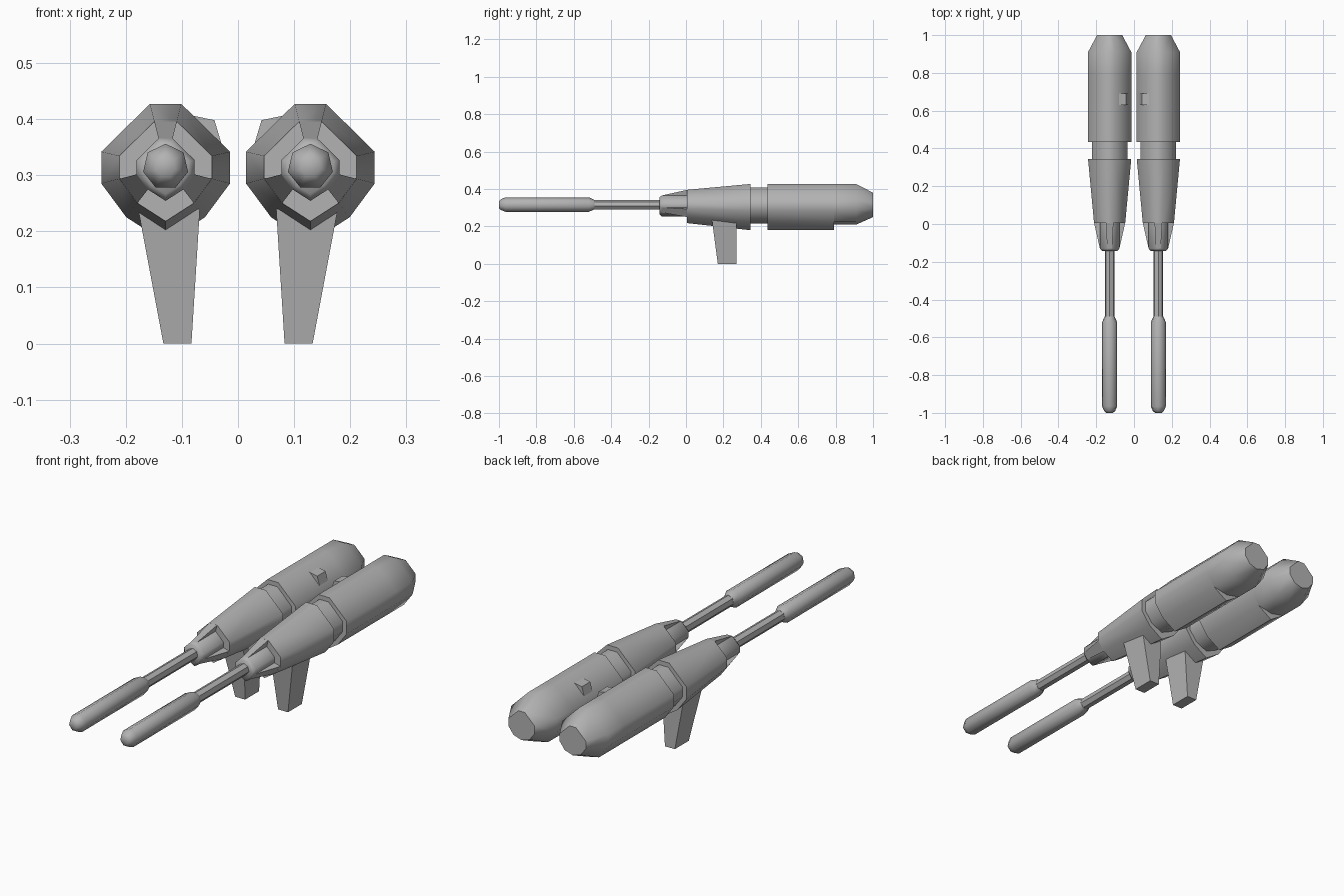
import bpy, bmesh
from math import sin, cos, pi, radians

cube = bpy.data.objects.get("Cube")
if cube:
    bpy.data.objects.remove(cube, do_unlink=True)

AXIS_X, AXIS_Z = 0.129, 0.315

grey = bpy.data.materials.new("plain_grey")
grey.use_nodes = True
grey.diffuse_color = (0.45, 0.45, 0.45, 1)
grey.node_tree.nodes["Principled BSDF"].inputs["Base Color"].default_value = (0.45, 0.45, 0.45, 1)

# Nine-sided casing section: flat top, upright sides, keel point below
half = [(0.028, 0.112), (0.1145, 0.027), (0.1145, -0.03), (0.07, -0.09)]
section = half + [(0, -0.135)] + [(-x, z) for x, z in reversed(half)]
KEEL = 4


def finish(name, bm, smooth=True):
    """Turn a bmesh into an object mirrored to the other side."""
    bmesh.ops.recalc_face_normals(bm, faces=bm.faces)
    mesh = bpy.data.meshes.new(name)
    bm.to_mesh(mesh)
    bm.free()
    mesh.materials.append(grey)
    ob = bpy.data.objects.new(name, mesh)
    bpy.context.collection.objects.link(ob)
    if smooth:
        bpy.ops.object.select_all(action='DESELECT')
        ob.select_set(True)
        bpy.context.view_layer.objects.active = ob
        bpy.ops.object.shade_smooth_by_angle(angle=radians(50))
    ob.modifiers.new("other_side", 'MIRROR').use_mirror_merge = False
    return ob


def ring(y, scale, keel=None):
    """Casing section at depth y, with an optional keel depth."""
    pts = [(AXIS_X + x * scale, y, AXIS_Z + z * scale) for x, z in section]
    if keel is not None:
        pts[KEEL] = (AXIS_X, y, AXIS_Z - keel)
    return pts


def circle(y, radius, sides=7):
    return [(AXIS_X + radius * sin(2 * pi * i / sides), y,
             AXIS_Z + radius * cos(2 * pi * i / sides)) for i in range(sides)]


def loft(name, rings):
    """Skin a row of rings and cap both ends."""
    bm = bmesh.new()
    rows = [[bm.verts.new(p) for p in r] for r in rings]
    n = len(rows[0])
    for a, b in zip(rows, rows[1:]):
        for i in range(n):
            j = (i + 1) % n
            bm.faces.new((a[i], a[j], b[j], b[i]))
    bm.faces.new(rows[0])
    bm.faces.new(rows[-1])
    return finish(name, bm)


def hull(name, points):
    bm = bmesh.new()
    verts = [bm.verts.new(p) for p in points]
    bmesh.ops.convex_hull(bm, input=verts)
    bmesh.ops.dissolve_limit(bm, angle_limit=0.01, verts=bm.verts, edges=bm.edges)
    return finish(name, bm, smooth=False)


# Casings
loft("rear_casing", [ring(0.435, 1), ring(0.79, 1), ring(0.792, 1, 0.105),
                     ring(0.91, 1, 0.105), ring(1.0, 0.58, 0.065)])
loft("casing_neck", [ring(0.33, 0.82, 0.1), ring(0.45, 0.82, 0.1)])
loft("front_casing", [ring(0.005, 0.72), ring(0.345, 1)])

# Nose with three raised wedges
loft("nose_core", [ring(0.02, 0.45), ring(-0.13, 0.45), ring(-0.142, 0.36)])
for name, i, j in (("top", 0, 8), ("left", 2, 3), ("right", 5, 6)):
    rows = (ring(0.006, 0.72), ring(-0.13, 0.45), ring(0.006, 0.3))
    hull("nose_wedge_" + name, [r[k] for r in rows for k in (i, j)])

# Barrel with thicker muzzle sleeve
loft("barrel", [circle(-0.12, 0.026), circle(-0.52, 0.026)])
loft("muzzle_sleeve", [circle(-0.49, 0.027), circle(-0.52, 0.041),
                       circle(-0.965, 0.041), circle(-0.99, 0.03), circle(-1.0, 0.018)])

# Pylon under the front casing
hull("pylon", [(x, y, z) for x0, x1, y0, z in ((0.083, 0.133, 0.17, 0), (0.068, 0.178, 0.138, 0.24))
               for x in (x0, x1) for y in (y0, 0.27)])

# Small lug on the inner shoulder
hull("shoulder_lug", [(x, y, z) for y in (0.63, 0.69)
                      for x, z in ((0.042, 0.398), (0.08, 0.406), (0.03, 0.358), (0.09, 0.36))])
